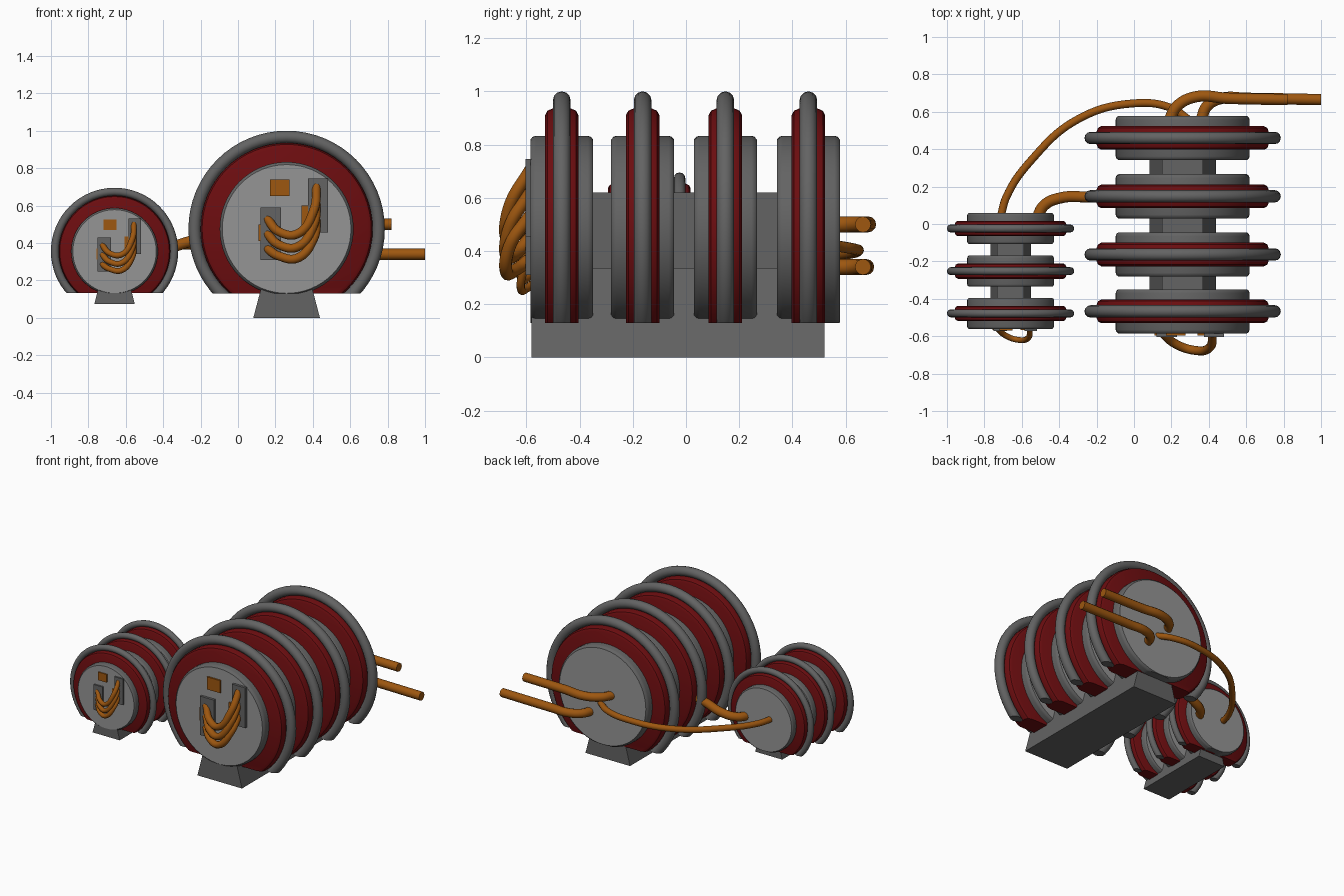
import bpy, bmesh, math
from mathutils import Vector

if "Cube" in bpy.data.objects:
    bpy.data.objects.remove(bpy.data.objects["Cube"])


def mat(name, c):
    m = bpy.data.materials.new(name)
    m.diffuse_color = (*c, 1)
    m.use_nodes = True
    m.node_tree.nodes["Principled BSDF"].inputs["Base Color"].default_value = m.diffuse_color
    return m


GREY = mat("dark grey metal", (0.125, 0.125, 0.125))
LIGHT = mat("light grey cap", (0.30, 0.30, 0.30))
RED = mat("deep red", (0.15, 0.004, 0.005))
ORANGE = mat("copper orange", (0.34, 0.095, 0.005))


def finish(bm, name, mats, smooth=True):
    bmesh.ops.recalc_face_normals(bm, faces=bm.faces)
    me = bpy.data.meshes.new(name)
    bm.to_mesh(me)
    bm.free()
    ob = bpy.data.objects.new(name, me)
    bpy.context.collection.objects.link(ob)
    for m in mats:
        me.materials.append(m)
    if smooth:
        bpy.ops.object.select_all(action='DESELECT')
        ob.select_set(True)
        bpy.context.view_layer.objects.active = ob
        bpy.ops.object.shade_smooth_by_angle(angle=math.radians(35))
    return ob


def lathe(name, profile, centre, cut, mats, closed=False, n=64):
    """Turn (y, radius) points round the y axis, then slice flat at z = cut."""
    bm = bmesh.new()
    cx, cy, cz = centre
    rings = [[bm.verts.new((cx + r * math.sin(a), cy + y, cz + r * math.cos(a)))
              for a in (2 * math.pi * i / n for i in range(n))] for y, r in profile]
    pairs = list(zip(rings, rings[1:]))
    if closed:
        pairs.append((rings[-1], rings[0]))
    for p, q in pairs:
        for i in range(n):
            j = (i + 1) % n
            bm.faces.new((p[i], p[j], q[j], q[i]))
    if not closed:
        for r in (rings[0], rings[-1]):
            bm.faces.new(r).material_index = len(mats) - 1
    g = bmesh.ops.bisect_plane(bm, geom=bm.verts[:] + bm.edges[:] + bm.faces[:],
                               plane_co=(0, 0, cut), plane_no=(0, 0, 1), clear_inner=True)
    edges = [e for e in g['geom_cut'] if isinstance(e, bmesh.types.BMEdge)]
    if edges:
        bmesh.ops.holes_fill(bm, edges=edges, sides=0)
    return finish(bm, name, mats)


def prism(name, outline, y0, y1, material):
    """Extrude an (x, z) outline along y."""
    bm = bmesh.new()
    f = bm.faces.new([bm.verts.new((x, y0, z)) for x, z in outline])
    g = bmesh.ops.extrude_face_region(bm, geom=[f])
    bmesh.ops.translate(bm, vec=(0, y1 - y0, 0),
                        verts=[v for v in g['geom'] if isinstance(v, bmesh.types.BMVert)])
    return finish(bm, name, [material], False)


def box(name, x0, x1, y0, y1, z0, z1, material):
    return prism(name, [(x0, z0), (x1, z0), (x1, z1), (x0, z1)], y0, y1, material)


def cable(name, pts, radius):
    cu = bpy.data.curves.new(name, 'CURVE')
    cu.dimensions = '3D'
    cu.bevel_depth = radius
    cu.bevel_resolution = 4
    cu.use_fill_caps = True
    cu.resolution_u = 10
    sp = cu.splines.new('BEZIER')
    sp.bezier_points.add(len(pts) - 1)
    for b, p in zip(sp.bezier_points, pts):
        b.co = Vector(p)
        b.handle_left_type = b.handle_right_type = 'AUTO'
    cu.materials.append(ORANGE)
    ob = bpy.data.objects.new(name, cu)
    bpy.context.collection.objects.link(ob)


def coil_unit(tag, cx, cz, s, cut, ys, half, base):
    # drums, red bands and outer rings
    for k, y in enumerate(ys):
        c = (cx, y, cz)
        h, r, b = half, 0.358 * s, 0.02 * s
        lathe(f"{tag}_drum_{k}", [(-h, r - b * .7), (-h + b * .4, r - b * .2), (-h + b, r),
                                  (h - b, r), (h - b * .4, r - b * .2), (h, r - b * .7)],
              c, cut, [GREY, LIGHT])
        red = [(.063, .435), (.054, .452), (.036, .46)]
        lathe(f"{tag}_red_band_{k}", [(-w * s, q * s) for w, q in red]
              + [(w * s, q * s) for w, q in reversed(red)], c, cut, [RED])
        m = 0.033 * s
        lathe(f"{tag}_outer_ring_{k}",
              [(m * math.cos(a), 0.525 * s - m + m * math.sin(a))
               for a in (math.tau * i / 12 for i in range(12))], c, cut, [GREY], True)
    # core and tapered base
    box(f"{tag}_core", cx - .11 * s, cx + .11 * s, ys[0], ys[-1],
        cz - .14 * s, cz + .145 * s, GREY)
    bw, bz, y0, y1 = base
    top = cz - .14 * s
    prism(f"{tag}_base", [(cx - bw, bz), (cx + bw, bz), (cx + .09 * s, top),
                          (cx - .09 * s, top)], y0, y1, GREY)
    # front terminals, given relative to the face centre
    f = ys[0] - half

    def plate(name, x0, x1, z0, z1, t, m):
        box(f"{tag}_{name}", cx + x0 * s, cx + x1 * s, f - t * s, f + .01,
            cz + z0 * s, cz + z1 * s, m)
    plate("square_terminal", -.09, .015, .175, .265, .012, ORANGE)
    plate("left_contact", -.15, -.06, -.065, .025, .010, ORANGE)
    plate("right_contact", .08, .17, .015, .125, .010, ORANGE)
    plate("left_plate", -.14, -.03, -.165, .115, .018, GREY)
    plate("right_plate", .115, .22, -.02, .27, .018, GREY)
    for k, (zl, zm, zr) in enumerate([(.055, -.03, .23), (-.025, -.10, .145), (-.105, -.16, .06)]):
        path = [(-.105, .0, zl), (-.04, .055, zm + .015), (.06, .09, zm + .005),
                (.145, .075, (zm + zr) / 2), (.16, .0, zr)]
        cable(f"{tag}_front_cable_{k}",
              [(cx + x * s, f - y * s, cz + z * s) for x, y, z in path], .024 * s)


coil_unit("large", 0.26, 0.475, 1.0, 0.13, [-.467, -.163, .148, .460], .118,
          (.178, 0.0, -.58, .52))
coil_unit("small", -0.66, 0.355, 0.648, 0.133, [-.478, -.252, -.024], .083,
          (.108, 0.075, -.56, .0))

# rear pipes leading off to the side
cable("upper_rear_pipe", [(.19, .56, .5), (.23, .63, .5), (.33, .68, .5), (.5, .672, .5),
                          (.82, .665, .5)], .03)
cable("lower_rear_pipe", [(.36, .56, .34), (.39, .63, .34), (.47, .672, .34), (.6, .672, .34),
                          (1.0, .665, .34)], .03)
# cables linking the two units
cable("long_link_cable", [(.29, .56, .42), (.2, .62, .41), (0, .645, .40), (-.3, .56, .385),
                          (-.55, .34, .375), (-.68, .15, .37), (-.715, .03, .37)], .021)
cable("short_link_pipe", [(-.52, .03, .34), (-.48, .1, .345), (-.39, .14, .365),
                          (-.25, .145, .41), (0, .145, .46)], .03)
